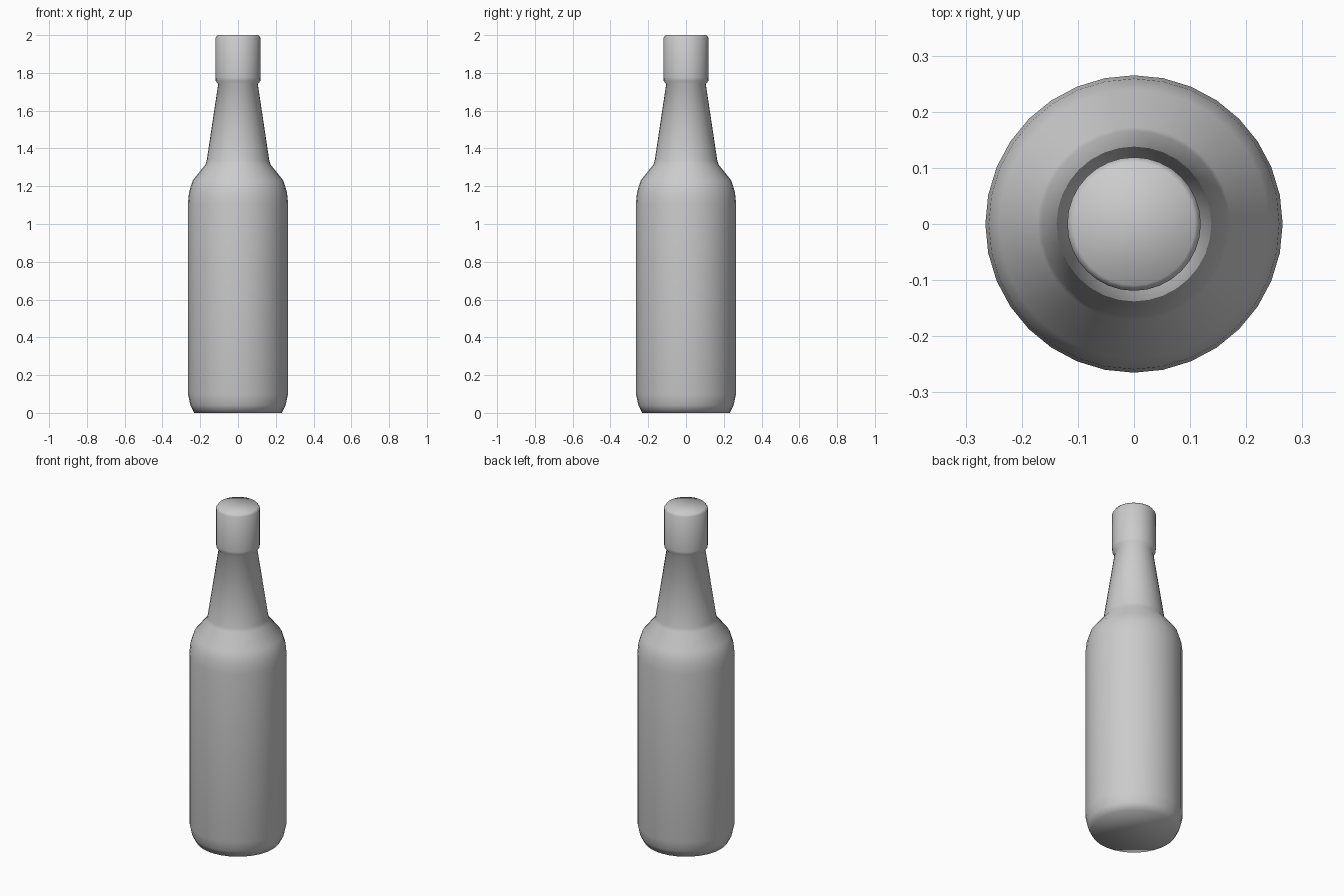
import bpy, bmesh
from math import cos, sin, pi

if "Cube" in bpy.data.objects:
    bpy.data.objects.remove(bpy.data.objects["Cube"])

SIDES = 32


def lathe(name, profile):
    """Revolve a (radius, z) profile around z, capping both ends."""
    bm = bmesh.new()
    rings = [[bm.verts.new((r * cos(2 * pi * i / SIDES), r * sin(2 * pi * i / SIDES), z))
              for i in range(SIDES)] for r, z in profile]
    for lower, upper in zip(rings, rings[1:]):
        for i in range(SIDES):
            j = (i + 1) % SIDES
            bm.faces.new((lower[i], lower[j], upper[j], upper[i]))
    bm.faces.new(rings[0][::-1])
    bm.faces.new(rings[-1])
    for f in bm.faces:
        f.smooth = True
    mesh = bpy.data.meshes.new(name)
    bm.to_mesh(mesh)
    bm.free()
    obj = bpy.data.objects.new(name, mesh)
    bpy.context.collection.objects.link(obj)
    return obj


# Base and straight body
body = [(0.232, 0.0), (0.252, 0.04), (0.265, 0.10), (0.265, 1.11)]
# Rounded shoulder and tapering neck
neck = [(0.259, 1.17), (0.24, 1.23), (0.172, 1.315), (0.165, 1.34), (0.105, 1.74)]
# Wider collar with softened rims
collar = [(0.118, 1.757), (0.119, 1.775), (0.119, 1.985), (0.109, 2.0)]

lathe("bottle", body + neck + collar)
